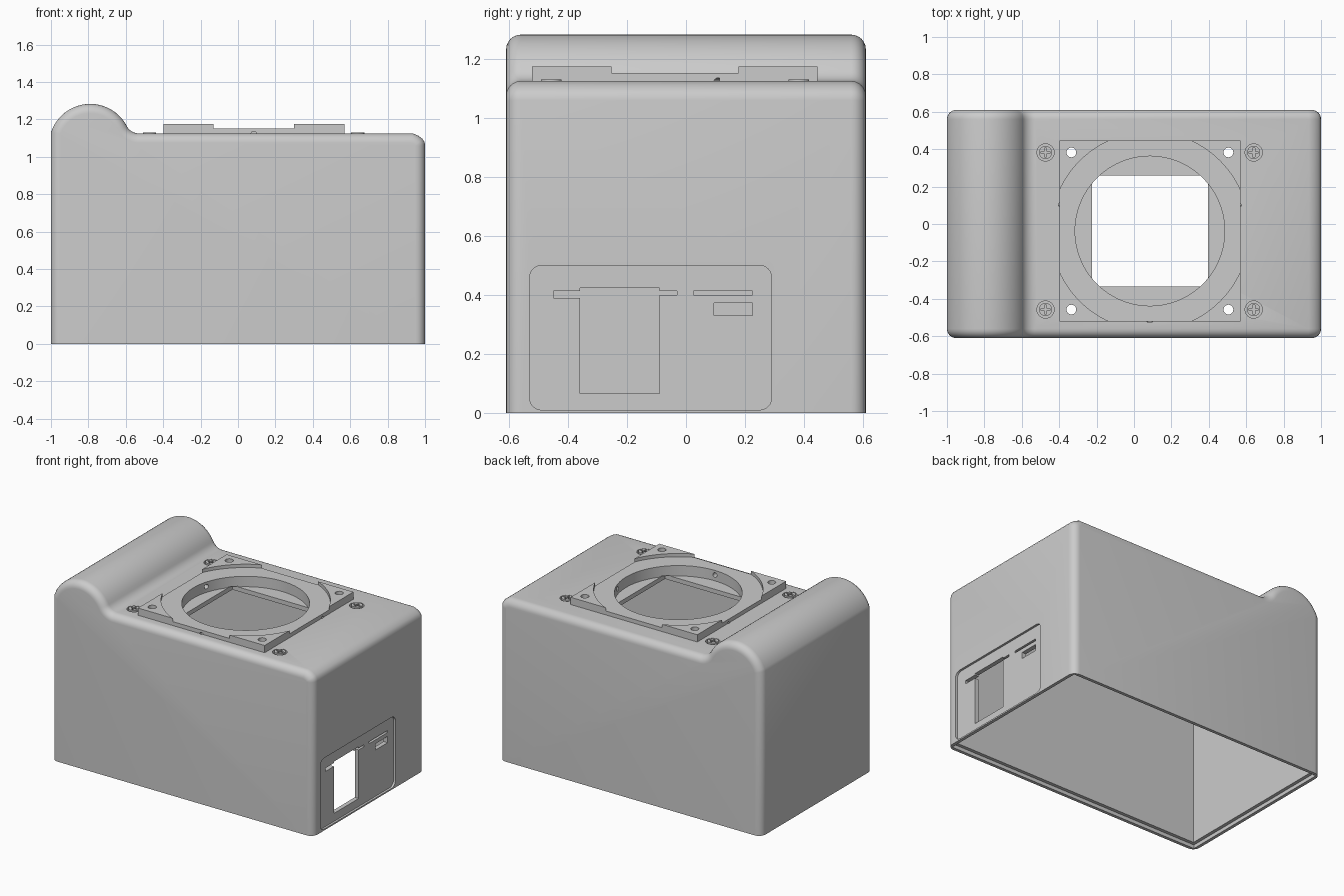
import bpy, bmesh, math
from mathutils import Vector, Matrix

if "Cube" in bpy.data.objects:
    bpy.data.objects.remove(bpy.data.objects["Cube"])

grey = bpy.data.materials.new("body grey")
grey.diffuse_color = (0.6, 0.6, 0.6, 1)
grey.use_nodes = True
grey.node_tree.nodes["Principled BSDF"].inputs["Base Color"].default_value = grey.diffuse_color


def make(name, bm):
    bmesh.ops.recalc_face_normals(bm, faces=bm.faces)
    me = bpy.data.meshes.new(name)
    bm.to_mesh(me)
    bm.free()
    ob = bpy.data.objects.new(name, me)
    bpy.context.collection.objects.link(ob)
    me.materials.append(grey)
    return ob


def box(name, x0, x1, y0, y1, z0, z1):
    bm = bmesh.new()
    bmesh.ops.create_cube(bm, size=1)
    for v in bm.verts:
        v.co = Vector(((x0 + x1) / 2 + v.co.x * (x1 - x0),
                       (y0 + y1) / 2 + v.co.y * (y1 - y0),
                       (z0 + z1) / 2 + v.co.z * (z1 - z0)))
    return make(name, bm)


def cyl(name, x, y, z0, z1, r, n=32):
    bm = bmesh.new()
    bmesh.ops.create_cone(bm, cap_ends=True, segments=n, radius1=r, radius2=r, depth=z1 - z0,
                          matrix=Matrix.Translation((x, y, (z0 + z1) / 2)))
    return make(name, bm)


def cut(target, tool):
    mod = target.modifiers.new("cut", 'BOOLEAN')
    mod.operation = 'DIFFERENCE'
    mod.solver = 'EXACT'
    mod.object = tool
    bpy.context.view_layer.objects.active = target
    bpy.ops.object.modifier_apply(modifier=mod.name)
    bpy.data.objects.remove(tool)


def smooth(ob):
    bpy.ops.object.select_all(action='DESELECT')
    ob.select_set(True)
    bpy.context.view_layer.objects.active = ob
    bpy.ops.object.shade_smooth_by_angle(angle=math.radians(28))


def arc(cx, cz, r, a0, a1, n):
    return [Vector((cx + r * math.cos(math.radians(a0 + (a1 - a0) * i / n)),
                    cz + r * math.sin(math.radians(a0 + (a1 - a0) * i / n)))) for i in range(n + 1)]


def inset(pts, d):
    # mitred inward offset of a clockwise outline, keeping the base on the ground
    out = []
    for i, p in enumerate(pts):
        a = (p - pts[i - 1]).normalized()
        b = (pts[(i + 1) % len(pts)] - p).normalized()
        na, nb = Vector((a.y, -a.x)), Vector((b.y, -b.x))
        q = p + (na + nb) * d / (1 + na.dot(nb))
        if p.y == 0:
            q.y = 0
        out.append(q)
    return out


# Body: side profile with rounded grip, lofted with rounded ends
TOP = 1.125
profile = [Vector((-1, 0))]
profile += arc(-0.79, 1.062, 0.2206, 162, 27.6, 28)
profile += arc(-0.53, TOP + 0.0727, 0.0727, 207.6, 270, 10)[1:]
profile += [Vector(p) for p in ((0.935, TOP), (0.965, 1.112), (0.985, 1.097),
                                (0.997, 1.08), (1, 1.06), (1, 0))]
HALF, R, STEPS = 0.61, 0.05, 6
sections = []
for i in range(STEPS + 1):
    t = math.pi / 2 * i / STEPS
    sections.append((-HALF + R * (1 - math.sin(t)), R * (1 - math.cos(t))))
sections = sections[::-1]
sections = [(y, d) for y, d in sections]
sections = sorted(sections)
sections += [(-y, d) for y, d in reversed(sections)]
bm = bmesh.new()
rings = []
for y, _ in sections:
    k = (y + HALF) if y < 0 else (HALF - y)
    d = R - math.sqrt(max(0, R * R - (R - k) ** 2))
    rings.append([bm.verts.new((p.x, y, p.y)) for p in inset(profile, d)])
n = len(profile)
for a, b in zip(rings, rings[1:]):
    for i in range(n):
        j = (i + 1) % n
        bm.faces.new((a[i], a[j], b[j], b[i]))
bm.faces.new(rings[0])
bm.faces.new(rings[-1][::-1])
body = make("body_shell", bm)

# Hollow inside and stepped rim at the open base
cut(body, box("c", -0.955, 0.955, -0.565, 0.565, -0.2, 1.05))
cut(body, box("c", -0.978, 0.978, -0.588, 0.588, -0.2, 0.025))

# Recessed port panel on the right side
bm = bmesh.new()
rim = []
for cy, cz, a0 in ((0.25, 0.46, 0), (-0.49, 0.46, 90), (-0.49, 0.05, 180), (0.25, 0.05, 270)):
    rim += arc(cy, cz, 0.04, a0, a0 + 90, 6)
face = bm.faces.new([bm.verts.new((0.985, p.x, p.y)) for p in rim])
ext = bmesh.ops.extrude_face_region(bm, geom=[face])["geom"]
bmesh.ops.translate(bm, verts=[v for v in ext if isinstance(v, bmesh.types.BMVert)], vec=(0.1, 0, 0))
cut(body, make("c", bm))
for y0, y1, z0, z1 in ((-0.36, -0.09, 0.065, 0.423), (-0.45, -0.35, 0.39, 0.413),
                       (-0.1, -0.03, 0.4, 0.414), (0.025, 0.225, 0.4, 0.414),
                       (0.095, 0.225, 0.33, 0.373)):
    cut(body, box("c", 0.9, 1.1, y0, y1, z0, z1))

# Mounting plate with four raised corners
CX, CY, S = 0.085, -0.0375, 0.484
plate = box("mount_plate", CX - S, CX + S, CY - S, CY + S, TOP, 1.175)
cut(plate, cyl("c", CX, CY, 1.152, 1.3, 0.53, 96))
cut(plate, cyl("c", CX, CY, 1.0, 1.3, 0.4, 96))

# Round seat and square window through the top
cut(body, cyl("c", CX, CY, 1.08, 1.3, 0.4, 96))
cut(body, box("c", -0.225, 0.395, -0.335, 0.26, 1.0, 1.085))

# Bolt holes through plate and body
for x in (CX - 0.42, CX + 0.42):
    for y in (CY - 0.42, CY + 0.42):
        for part in (plate, body):
            cut(part, cyl("c", x, y, 0.95, 1.3, 0.026, 24))

# Radial set-screw holes
for deg in (-90, 17, 163):
    for part in (plate, body):
        tool = cyl("c", 0, 0, 0.35, 0.507 if deg > 0 else 0.486, 0.016, 16)
        tool.data.transform(Matrix.Translation((CX, CY, 1.12))
                            @ Matrix.Rotation(math.radians(deg), 4, 'Z')
                            @ Matrix.Rotation(math.pi / 2, 4, 'Y'))
        cut(part, tool)

# Cross-head screws in counterbores
for x in (-0.473, 0.64):
    for y in (CY - 0.42, CY + 0.42):
        cut(body, cyl("c", x, y, 1.095, 1.3, 0.046))
        screw = cyl("screw", x, y, 1.09, 1.13, 0.035)
        cut(screw, box("c", x - 0.024, x + 0.024, y - 0.006, y + 0.006, 1.11, 1.2))
        cut(screw, box("c", x - 0.006, x + 0.006, y - 0.024, y + 0.024, 1.11, 1.2))
        smooth(screw)

smooth(body)
smooth(plate)
